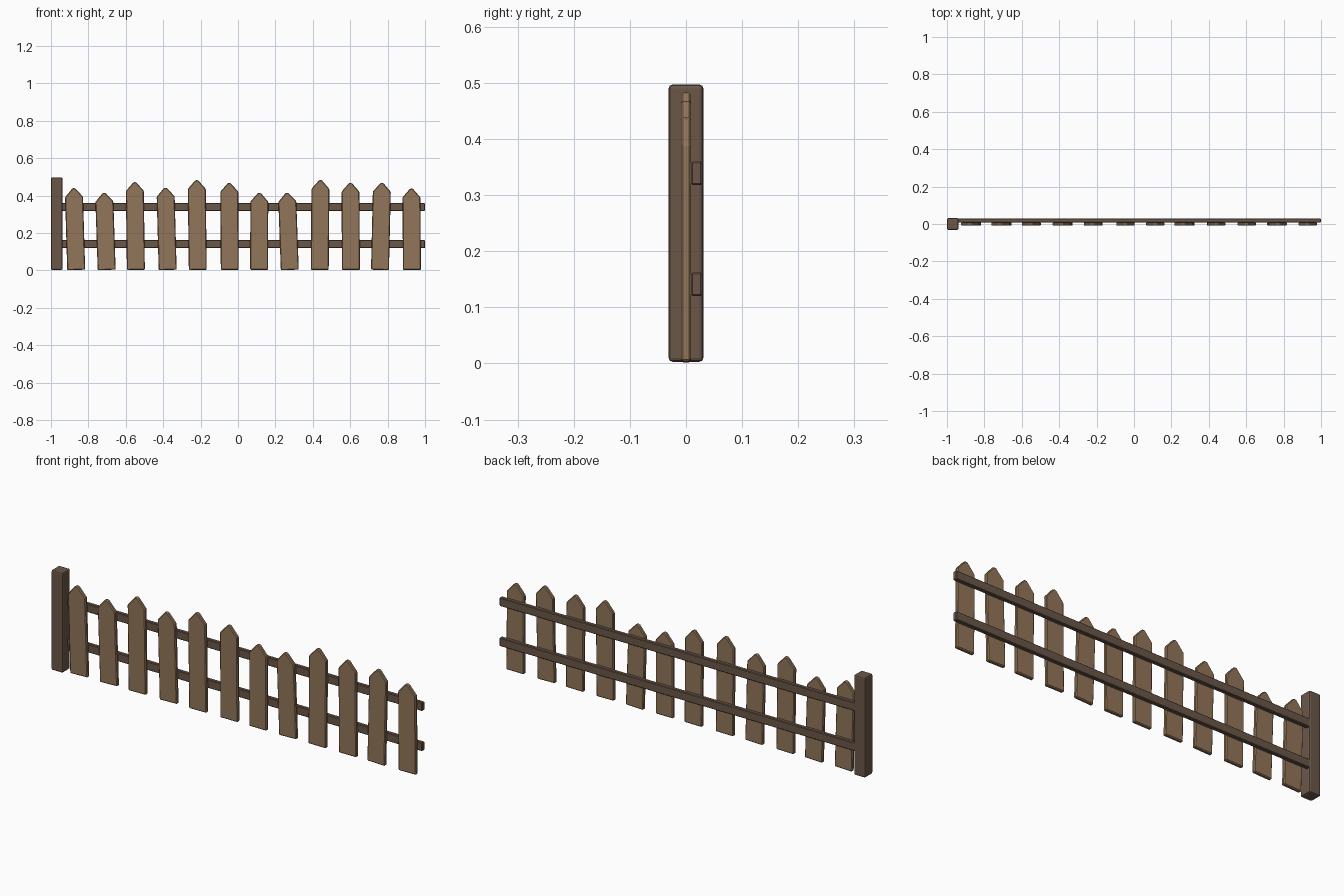
import bpy
import bmesh
import math

cube = bpy.data.objects.get("Cube")
if cube:
    bpy.data.objects.remove(cube)


def make_material(name, rgb):
    mat = bpy.data.materials.new(name)
    mat.use_nodes = True
    colour = (*rgb, 1)
    mat.diffuse_color = colour
    mat.node_tree.nodes["Principled BSDF"].inputs["Base Color"].default_value = colour
    return mat


light_wood = make_material("light_wood", (0.29, 0.18, 0.10))
dark_wood = make_material("dark_wood", (0.145, 0.096, 0.066))


def extrude_profile(name, outline, y0, y1, mat, bevel, segments=1):
    """Extrude an x/z outline from y0 to y1 and round its edges."""
    bm = bmesh.new()
    face = bm.faces.new([bm.verts.new((x, y0, z)) for x, z in outline])
    out = bmesh.ops.extrude_face_region(bm, geom=[face])
    for v in out["geom"]:
        if isinstance(v, bmesh.types.BMVert):
            v.co.y = y1
    bmesh.ops.recalc_face_normals(bm, faces=bm.faces)
    mesh = bpy.data.meshes.new(name)
    bm.to_mesh(mesh)
    bm.free()
    obj = bpy.data.objects.new(name, mesh)
    bpy.context.collection.objects.link(obj)
    mesh.materials.append(mat)
    mod = obj.modifiers.new("worn_edges", "BEVEL")
    mod.width = bevel
    mod.segments = segments
    mod.limit_method = "ANGLE"
    mod.angle_limit = math.radians(30)
    return obj


def box(x0, x1, z0, z1):
    return [(x0, z0), (x1, z0), (x1, z1), (x0, z1)]


# End post and the two rails behind the pickets
extrude_profile("post", box(-1, -0.938, 0.003, 0.497), -0.031, 0.031, dark_wood, 0.007, 2)
for name, z in (("lower_rail", 0.141), ("upper_rail", 0.339)):
    extrude_profile(name, box(-0.945, 1, z - 0.021, z + 0.021), 0.009, 0.029, dark_wood, 0.003)

# Pickets: foot centre x, tip x, tip height
pickets = [
    (-0.865, -0.878, 0.44), (-0.702, -0.716, 0.415), (-0.546, -0.552, 0.472),
    (-0.376, -0.388, 0.442), (-0.215, -0.221, 0.483), (-0.044, -0.047, 0.468),
    (0.113, 0.114, 0.415), (0.277, 0.262, 0.415), (0.437, 0.441, 0.483),
    (0.604, 0.601, 0.468), (0.759, 0.770, 0.468), (0.930, 0.927, 0.438),
]
half = 0.048
for i, (foot, tip, height) in enumerate(pickets, 1):
    lean = (tip - foot) / height
    profile = [(-half, 0.003), (half, 0.003), (half, height - 0.047),
               (0.007, height), (-0.007, height), (-half, height - 0.047)]
    # Tilt the board about its foot
    outline = [(foot + x + lean * z, max(z - lean * x, 0)) for x, z in profile]
    extrude_profile(f"picket_{i}", outline, -0.009, 0.009, light_wood, 0.004)
